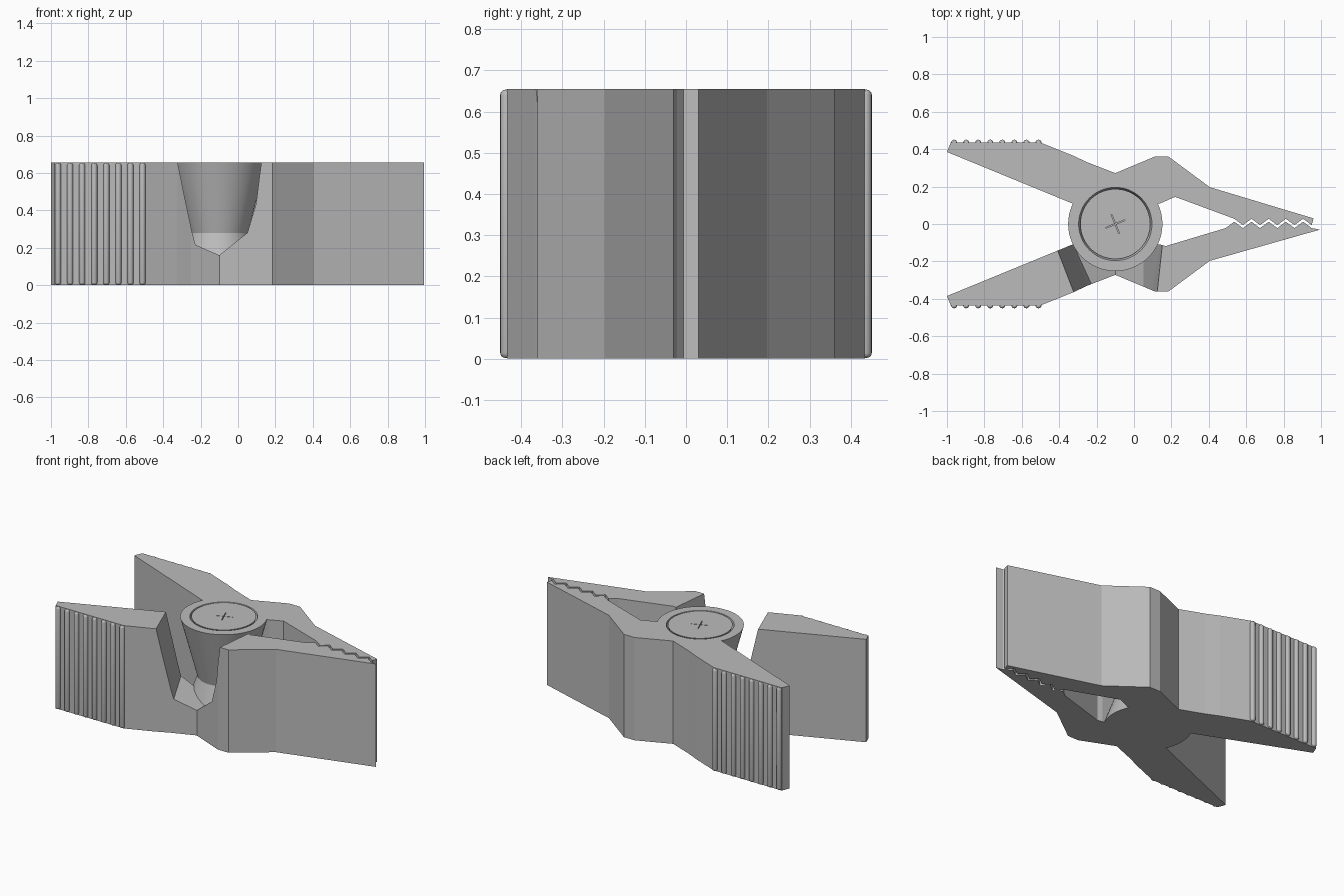
import bpy, bmesh, math
from mathutils import Matrix, Vector

if "Cube" in bpy.data.objects:
    bpy.data.objects.remove(bpy.data.objects["Cube"])

H = 0.655          # height of the clip
CX = -0.1          # pivot axis position along x

grey = bpy.data.materials.new("grey plastic")
grey.diffuse_color = (0.5, 0.5, 0.5, 1)
grey.use_nodes = True
grey.node_tree.nodes["Principled BSDF"].inputs["Base Color"].default_value = grey.diffuse_color
FLIP = Matrix.Translation((0, 0, H)) @ Matrix.Rotation(math.pi, 4, 'X')


def make(name, bm, smooth=False, cutter=False):
    bmesh.ops.recalc_face_normals(bm, faces=bm.faces)
    me = bpy.data.meshes.new(name)
    bm.to_mesh(me)
    bm.free()
    ob = bpy.data.objects.new(name, me)
    bpy.context.collection.objects.link(ob)
    me.materials.append(grey)
    if cutter:
        ob.hide_render = True
        ob.hide_viewport = True
    if smooth:
        bpy.ops.object.select_all(action='DESELECT')
        ob.select_set(True)
        bpy.context.view_layer.objects.active = ob
        bpy.ops.object.shade_smooth_by_angle(angle=math.radians(30))
    return ob


def prism(points):
    bm = bmesh.new()
    face = bm.faces.new([bm.verts.new((x, y, 0)) for x, y in points])
    up = bmesh.ops.extrude_face_region(bm, geom=[face])['geom']
    bmesh.ops.translate(bm, vec=(0, 0, H), verts=[v for v in up if isinstance(v, bmesh.types.BMVert)])
    return bm


def lathe(profile, steps=64):
    bm = bmesh.new()
    vs = [bm.verts.new((r, 0, z)) for r, z in profile]
    es = [bm.edges.new(p) for p in zip(vs, vs[1:])]
    bmesh.ops.spin(bm, geom=vs + es, axis=(0, 0, 1), cent=(0, 0, 0),
                   angle=2 * math.pi, steps=steps, use_duplicate=False)
    bmesh.ops.remove_doubles(bm, verts=bm.verts, dist=1e-5)
    bmesh.ops.translate(bm, vec=(CX, 0, 0), verts=bm.verts)
    return bm


def cut(ob, cutter):
    m = ob.modifiers.new("cut", 'BOOLEAN')
    m.operation = 'DIFFERENCE'
    m.solver = 'EXACT'
    m.object = cutter


# Clearance around the waisted pivot, slightly smaller than the pivot itself
core = make("pivot_core_cutter", lathe(
    [(0, -0.01), (0.238, -0.01), (0.135, 0.29), (0.238, H + 0.01), (0, H + 0.01)]), cutter=True)

# Tapered V-bottomed notch that frees each arm from the other arm's cone
sections = [(0.0, -0.464, -0.375, 0.05, 0.164), (-0.6, -0.232, -0.137, 0.05, 0.099)]
bm = bmesh.new()
for y, lt, ll, rl, rt in sections:
    for x, z in [(lt, H + 0.003), (ll, 0.28), (CX, 0.16), (rl, 0.28), (rt, H + 0.003)]:
        bm.verts.new((x, y, z))
bmesh.ops.convex_hull(bm, input=bm.verts)
back_bm = bm.copy()
back_bm.transform(FLIP)
notches = {"front": make("front_notch_cutter", bm, cutter=True),
           "back": make("back_notch_cutter", back_bm, cutter=True)}

# Arms: handle, pinched waist and toothed jaw
outer = [(-1, -0.385), (-0.98, -0.435), (-0.5, -0.435), (-0.325, -0.365), (-0.25, -0.33),
         (CX, -0.272), (0.11, -0.36), (0.185, -0.36), (0.405, -0.197)]
teeth = [(0.49 + 0.046 * i, 0.012 if i % 2 else -0.022) for i in range(11)]
jaws = {
    "front": [(0.995, -0.03)] + teeth[::-1] + [(0.17, -0.118)],
    "back": [(0.96, -0.03)] + [(x, -y - 0.016) for x, y in teeth[:0:-1]] + [(0.22, -0.145)],
}
for side, jaw in jaws.items():
    bm = prism(outer + jaw + [(0.14, -0.11), (-0.33, -0.11)])
    if side == "back":
        bm.transform(FLIP)
    arm = make(side + "_arm", bm)
    cut(arm, notches[side])
    cut(arm, core)

    # Rounded grip ridges on the handle
    bm = bmesh.new()
    for i in range(8):
        x = -0.962 + 0.0645 * i
        res = bmesh.ops.create_cone(bm, cap_ends=True, segments=16, radius1=0.016, radius2=0.016,
                                    depth=H - 0.004,
                                    matrix=Matrix.Translation((x, -0.435, H / 2)))
        rim = {e for v in res['verts'] for e in v.link_edges
               if abs(e.verts[0].co.z - e.verts[1].co.z) < 1e-4}
        bmesh.ops.bevel(bm, geom=list(rim), offset=0.012, segments=3, affect='EDGES', profile=0.5)
    if side == "back":
        bm.transform(FLIP)
    make(side + "_grip_ridges", bm, smooth=True)

# Waisted pivot with a narrow ring gap around the inner pin
pivot = make("pivot", lathe(
    [(0, 0), (0.252, 0), (0.152, 0.28), (0.252, H), (0.196, H),
     (0.115, 0.4), (0.107, 0.4), (0.187, H), (0, H)]), smooth=True)

# Fine cross slot in the pin top
bm = bmesh.new()
for a in (22, 112):
    bmesh.ops.create_cube(bm, size=1, matrix=Matrix.Translation((CX, 0, H))
                          @ Matrix.Rotation(math.radians(a), 4, 'Z')
                          @ Matrix.Diagonal(Vector((0.11, 0.004, 0.02, 1))))
slot = make("cross_slot_cutter", bm, cutter=True)
cut(pivot, slot)
pivot.modifiers["cut"].use_self = True
